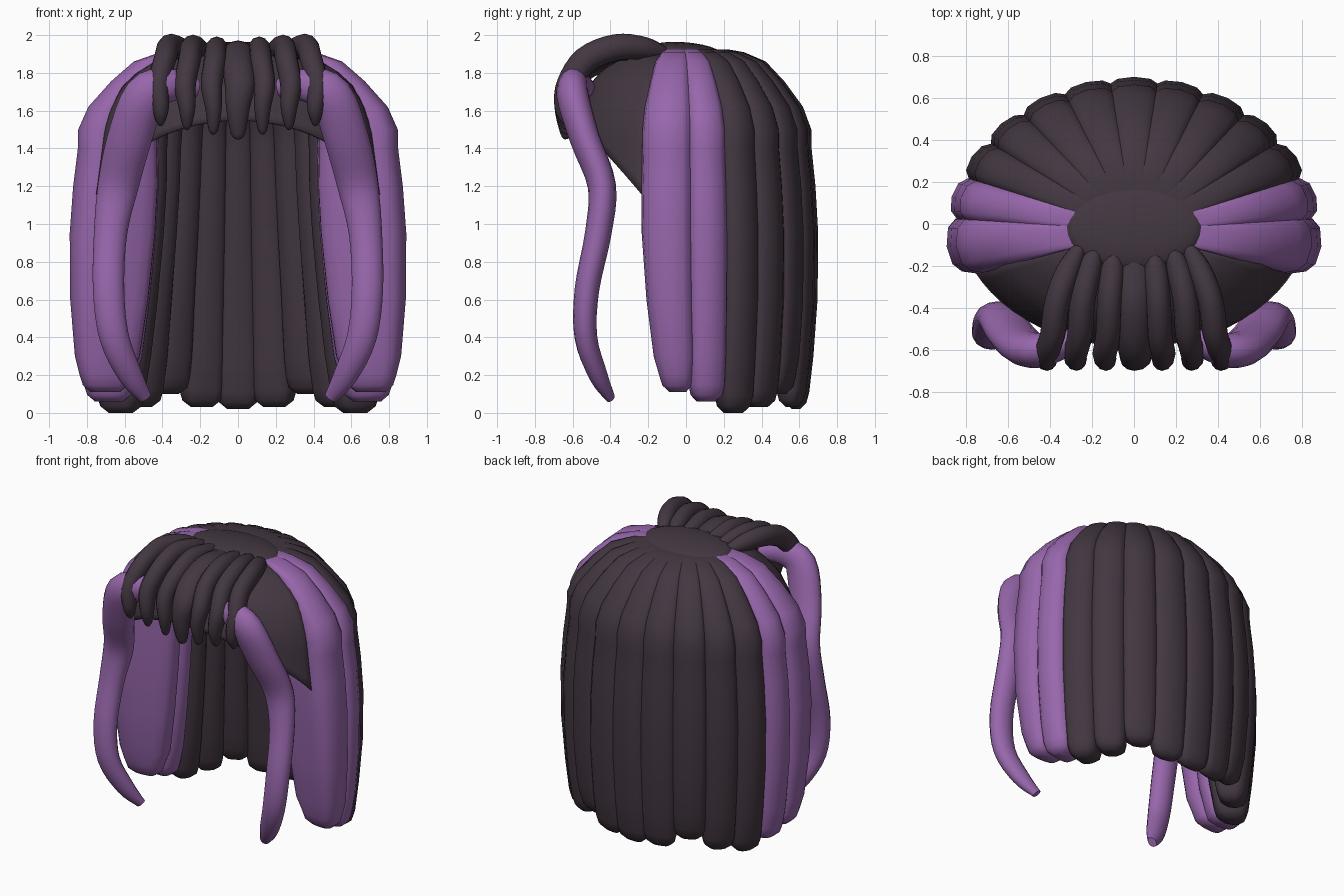
import bpy, bmesh, math
from mathutils import Vector

if "Cube" in bpy.data.objects:
    bpy.data.objects.remove(bpy.data.objects["Cube"])

A, B, CY = 0.88, 0.73, -0.03      # plan ellipse of the hair


def material(name, col):
    m = bpy.data.materials.new(name)
    m.diffuse_color = (*col, 1)
    m.use_nodes = True
    m.node_tree.nodes["Principled BSDF"].inputs["Base Color"].default_value = m.diffuse_color
    return m


DARK = material("dark_brown", (0.056, 0.038, 0.053))
PURPLE = material("purple", (0.31, 0.135, 0.41))


def finish(name, bm, mat, angle=50):
    bmesh.ops.recalc_face_normals(bm, faces=bm.faces)
    me = bpy.data.meshes.new(name)
    bm.to_mesh(me)
    bm.free()
    me.materials.append(mat)
    ob = bpy.data.objects.new(name, me)
    bpy.context.collection.objects.link(ob)
    bpy.ops.object.select_all(action='DESELECT')
    ob.select_set(True)
    bpy.context.view_layer.objects.active = ob
    bpy.ops.object.shade_smooth_by_angle(angle=math.radians(angle))
    return ob


def loft(name, rings, mat):
    """Skin closed rings of points and cap both ends."""
    bm = bmesh.new()
    vs = [[bm.verts.new(p) for p in r] for r in rings]
    n = len(vs[0])
    for r0, r1 in zip(vs, vs[1:]):
        for i in range(n):
            bm.faces.new((r0[i], r0[(i + 1) % n], r1[(i + 1) % n], r1[i]))
    bm.faces.new(vs[0])
    bm.faces.new(vs[-1])
    return finish(name, bm, mat)


def spow(v, e):
    return math.copysign(abs(v) ** e, v)


def plan(t, f, z):
    return Vector((A * f * math.cos(t), CY + B * f * math.sin(t), z))


# height, outer reach, inner reach at the sides, inner reach at the back
PROFILE = [(1.925, .34, .2, .2), (1.91, .46, .25, .25), (1.86, .62, .32, .32),
           (1.755, .755, .38, .38), (1.62, .89, .45, .46), (1.5, .95, .485, .52),
           (1.4, .952, .49, .54), (1.2, .98, .485, .57), (0.95, 1.0, .5, .61),
           (0.6, .995, .54, .67), (0.3, .965, .59, .71)]


def lock(name, deg, half, zb, mat, taper=0.88, grow=0.0, shift=0.0, sgn=1):
    k = math.sin(math.radians(deg)) ** 2
    rows = [(z, fo + grow * min(1, fo), fs + (fb - fs) * k, 1 - (1 - taper) * (max(0, 1.2 - z) / 1.2) ** 1.6)
            for z, fo, fs, fb in PROFILE]
    fi = .64 + .1 * k
    rows += [(zb + .09, .935 + grow, fi, taper), (zb + .035, .915 + grow, fi + .02, taper * .88),
             (zb, .87 + grow, fi + .07, taper * .5)]
    rings = []
    for z, fo, fi, w in rows:
        ring = []
        c = deg + shift * (max(0, 1.2 - z) / 1.2) ** 2
        for j in range(16):
            th = 2 * math.pi * j / 16
            t = math.radians(c + half * w * spow(math.cos(th), .68))
            p = plan(t, (fo + fi) / 2 + (fo - fi) / 2 * spow(math.sin(th), .62), z)
            p.x *= sgn
            ring.append(p)
        rings.append(ring)
    loft(name, rings, mat)


# side and back locks: angle, half width, bottom height, colour, taper, growth, shift
LOCKS = [(-6.2, 13.2, .11, PURPLE, .64, .018, 6), (12.5, 10.2, .06, PURPLE, .88, .01, 1),
         (28.5, 10, .0, DARK, .88, 0, 0), (44, 10, .03, DARK, .88, 0, 0),
         (59.5, 10, .1, DARK, .88, 0, 0), (75, 10, .03, DARK, .88, 0, 0)]
for i, row in enumerate(LOCKS):
    for s, side in ((1, "right"), (-1, "left")):
        lock(f"lock_{side}_{i + 1}", *row, sgn=s)
lock("lock_back", 90, 10, .02, DARK)

# crown disc
bm = bmesh.new()
bmesh.ops.create_uvsphere(bm, u_segments=32, v_segments=12, radius=1)
for v in bm.verts:
    y = v.co.y * .205 - .015
    v.co = Vector((v.co.x * .33, y, 1.907 + .055 * v.co.z - .06 * y))
finish("crown", bm, DARK)

# front cap panel with arched hem
bm = bmesh.new()
CAP = [(1.93, .3), (1.88, .55), (1.8, .72), (1.72, .83), (1.6, .91), (1.5, .95), (1.2, 1.0)]
grid = []
for i in range(25):
    deg = -72 + 6 * i
    t = math.radians(deg)
    hem = 1.55 - .35 * (deg / 66) ** 2
    col = []
    for j in range(13):
        z = 1.93 + (hem - 1.93) * (j / 12)
        for (z0, s0), (z1, s1) in zip(CAP, CAP[1:]):
            if z >= z1 or z1 == 1.2:
                s = s0 + (s1 - s0) * (z0 - z) / (z0 - z1)
                break
        col.append(bm.verts.new((.795 * s * math.sin(t), CY - .595 * s * math.cos(t), z)))
    grid.append(col)
for c0, c1 in zip(grid, grid[1:]):
    for j in range(12):
        bm.faces.new((c0[j], c0[j + 1], c1[j + 1], c1[j]))
cap = finish("front_cap", bm, DARK)
sol = cap.modifiers.new("thickness", 'SOLIDIFY')
sol.thickness = 0.015


def spline(pts, steps=4):
    """Catmull-Rom through tuples of any length."""
    P = [pts[0]] + list(pts) + [pts[-1]]
    out = []
    for a, b, c, d in zip(P, P[1:], P[2:], P[3:]):
        for s in range(steps):
            u = s / steps
            out.append([.5 * (2 * q + (r - p) * u + (2 * p - 5 * q + 4 * r - w) * u * u
                              + (3 * q - p - 3 * r + w) * u ** 3) for p, q, r, w in zip(a, b, c, d)])
    return out + [list(pts[-1])]


def strand(name, pts, ref, mat, n=12):
    """Tapered tube; pts hold x, y, z, radius along ref, radius across."""
    path = spline(pts)
    rings = []
    for i, p in enumerate(path):
        tan = (Vector(path[min(i + 1, len(path) - 1)][:3]) - Vector(path[max(i - 1, 0)][:3])).normalized()
        side = (ref - tan * ref.dot(tan)).normalized()
        up = tan.cross(side)
        rings.append([Vector(p[:3]) + side * p[3] * math.cos(2 * math.pi * k / n)
                      + up * p[4] * math.sin(2 * math.pi * k / n) for k in range(n)])
    loft(name, rings, mat)


# fringe strands: root x, bulge x, tip x, tip height, width, height offset
X = Vector((1, 0, 0))
FRINGE = [(0, 0, 0, 1.45, .085, -.03), (.09, .115, .13, 1.475, .06, -.01),
          (.18, .245, .27, 1.5, .06, 0), (.26, .365, .41, 1.52, .06, .005)]
for i, (xr, xm, xt, zt, w, dz) in enumerate(FRINGE):
    for s in ((1, -1) if i else (1,)):
        strand(f"fringe_{i}_{'right' if s > 0 else 'left'}", [
            (s * xr, -.12, 1.9, w * .6, .04),
            (s * (xr + xm) / 2, -.22, 1.925 + dz, w * .95, .06),
            (s * xm, -.37, 1.93 + dz, w, .07),
            (s * (xm + xt) / 2, -.53, 1.865 + dz, w, .07),
            (s * (xt + .01), -.62, 1.74, w * .95, .065),
            (s * xt, -.645, 1.62, w * .75, .052),
            (s * xt, -.635, zt + .03, w * .45, .03),
            (s * xt, -.63, zt, w * .15, .01)], X, DARK)

# long face-framing strands
Y = Vector((0, 1, 0))
LONG = [(.22, -.52, 1.72, .04, .05), (.36, -.58, 1.735, .07, .09), (.49, -.6, 1.68, .085, .115),
        (.575, -.535, 1.45, .08, .12), (.635, -.445, 1.2, .075, .11), (.675, -.465, .95, .07, .09),
        (.685, -.525, .65, .065, .085), (.655, -.53, .4, .06, .08), (.57, -.465, .2, .05, .065),
        (.49, -.4, .08, .025, .035)]
for s, side in ((1, "right"), (-1, "left")):
    strand(f"long_strand_{side}", [(s * p[0], *p[1:]) for p in LONG], Y, PURPLE, 14)
